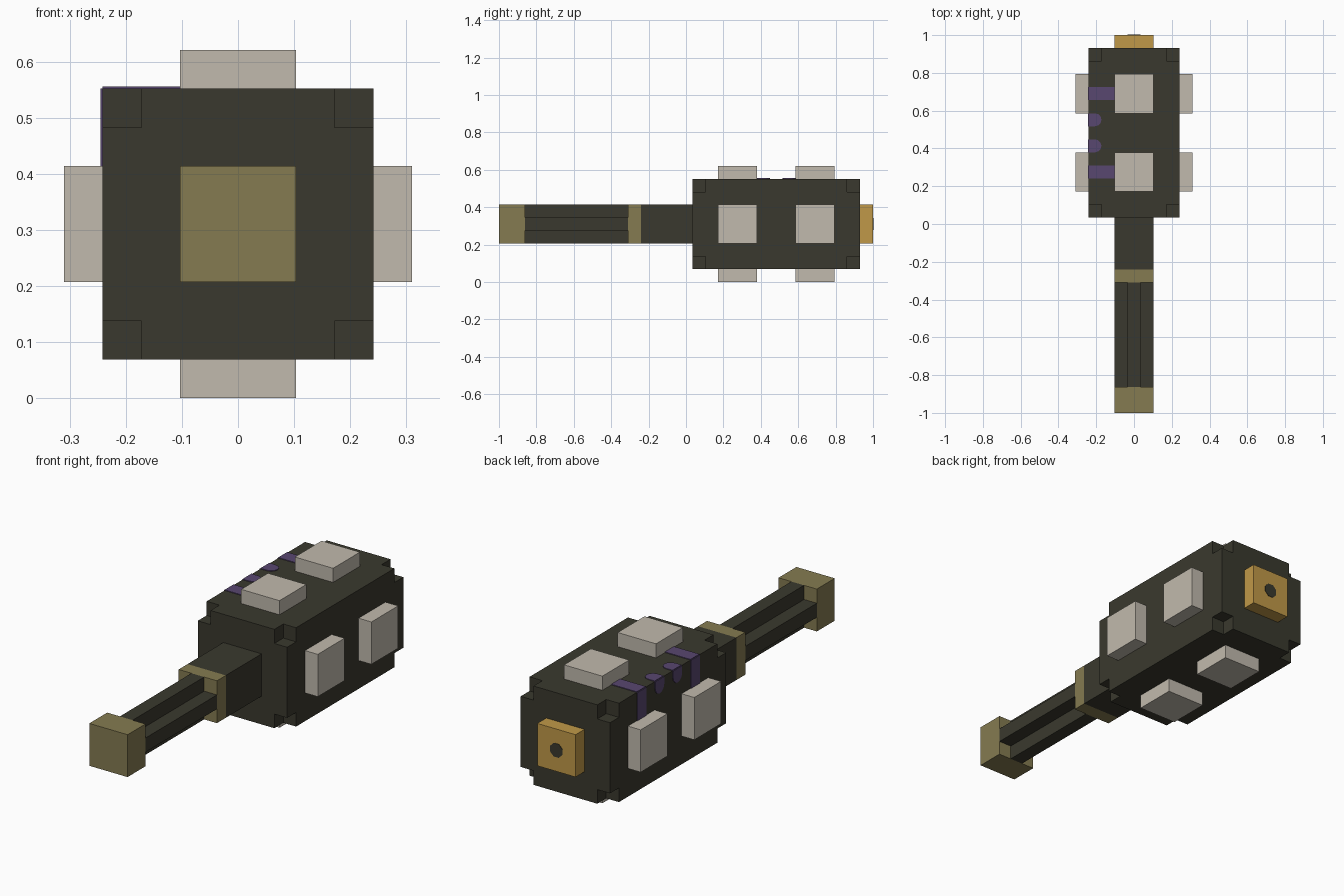
import bpy, bmesh, math
from mathutils import Vector

if "Cube" in bpy.data.objects:
    bpy.data.objects.remove(bpy.data.objects["Cube"])

U = 2 / 29          # one block unit; the model is 29 units long
MID = 4.5           # height of the long axis, in units


def colour(name, r, g, b):
    def lin(c):
        c /= 255
        return c / 12.92 if c <= 0.04045 else ((c + 0.055) / 1.055) ** 2.4
    m = bpy.data.materials.new(name)
    m.diffuse_color = (lin(r), lin(g), lin(b), 1)
    m.use_nodes = True
    m.node_tree.nodes["Principled BSDF"].inputs["Base Color"].default_value = m.diffuse_color
    return m


DARK = colour("dark_olive", 58, 57, 46)
KHAKI = colour("khaki", 133, 123, 81)
STONE = colour("pale_stone", 193, 186, 173)
GOLD = colour("gold", 192, 153, 72)
PURPLE = colour("purple", 88, 71, 112)


def finish(name, bm, mat):
    """Scale from block units to final size and make the object."""
    bmesh.ops.remove_doubles(bm, verts=bm.verts, dist=1e-4)
    bmesh.ops.recalc_face_normals(bm, faces=bm.faces)
    for v in bm.verts:
        v.co = Vector((v.co.x * U, (v.co.y - 14.5) * U, v.co.z * U))
    me = bpy.data.meshes.new(name)
    bm.to_mesh(me)
    bm.free()
    me.materials.append(mat)
    ob = bpy.data.objects.new(name, me)
    bpy.context.collection.objects.link(ob)
    return ob


def blocks(name, cuts, mat, keep=lambda i, j, k: True):
    """Outer skin of the kept cells of a grid cut along x, y and z."""
    n = [len(c) - 1 for c in cuts]

    def filled(c):
        return all(0 <= c[a] < n[a] for a in range(3)) and keep(*c)
    bm = bmesh.new()
    for c in [(i, j, k) for i in range(n[0]) for j in range(n[1]) for k in range(n[2])]:
        if not filled(c):
            continue
        for a in range(3):
            for s in (0, 1):
                nb = list(c)
                nb[a] += 2 * s - 1
                if filled(nb):
                    continue
                b, d = (a + 1) % 3, (a + 2) % 3
                quad = []
                for p, q in ((0, 0), (1, 0), (1, 1), (0, 1)):
                    co = [0, 0, 0]
                    co[a] = cuts[a][c[a] + s]
                    co[b] = cuts[b][c[b] + p]
                    co[d] = cuts[d][c[d] + q]
                    quad.append(bm.verts.new(co))
                bm.faces.new(quad)
    return finish(name, bm, mat)


def box(name, x, y, z, mat):
    return blocks(name, (x, y, z), mat)


def plate(name, pts, normal, mat, thick=0.05):
    """Thin raised plate from an outline."""
    bm = bmesh.new()
    f = bm.faces.new([bm.verts.new(p) for p in pts])
    top = bmesh.ops.extrude_face_region(bm, geom=[f], use_keep_orig=True)["geom"]
    for v in top:
        if isinstance(v, bmesh.types.BMVert):
            v.co += Vector(normal) * thick
    return finish(name, bm, mat)


# Handle
R = (-1.5, 1.5)
Z = (MID - 1.5, MID + 1.5)
box("pommel", R, (0, 2), Z, KHAKI)
thirds = (-1.5, -0.5, 0.5, 1.5)
blocks("ribbed_grip", (thirds, (2, 10), [MID + t for t in thirds]), DARK,
       lambda i, j, k: i == 1 or k == 1)
box("grip_collar", R, (10, 11), Z, KHAKI)
box("neck", R, (11, 15), Z, DARK)

# Head with its eight corners notched out
side = (-3.5, -2.5, 2.5, 3.5)
blocks("head", (side, (15, 16, 27, 28), [MID + t for t in side]), DARK,
       lambda i, j, k: 1 in (i, j, k))

# Raised square studs on the four long sides
for n, y in enumerate(((17, 20), (23, 26))):
    for s, label in ((-1, "lower"), (1, "upper")):
        span = sorted((s * 3.5, s * 4.5))
        box(f"{label}_stud_{n}", R, y, [MID + t for t in span], STONE)
        box(f"{'left' if s < 0 else 'right'}_stud_{n}", span, y, Z, STONE)

# End cap with a dark eight-sided spot
box("end_cap", R, (28, 29), Z, GOLD)
ring = [math.radians(22.5 + 45 * i) for i in range(8)]
plate("cap_spot", [(0.52 * math.cos(a), 29, MID + 0.52 * math.sin(a)) for a in ring],
      (0, 1, 0), DARK, 0.03)

# Purple marks folded over the upper left edge: (distance from edge, y) outlines
def bar(y):
    return [(0, y), (2, y), (2, y + 1), (0, y + 1)]


def tab(y):
    arc = [math.radians(-90 + 30 * i) for i in range(7)]
    return ([(0, y)] + [(0.5 + 0.5 * math.cos(a), y + 0.5 + 0.5 * math.sin(a)) for a in arc]
            + [(0, y + 1)])


for n, shape in enumerate((bar(18), tab(20), tab(22), bar(24))):
    plate(f"top_mark_{n}", [(-3.5 + d, y, 8) for d, y in shape], (0, 0, 1), PURPLE)
    plate(f"side_mark_{n}", [(-3.5, y, 8 - d) for d, y in shape], (-1, 0, 0), PURPLE)
